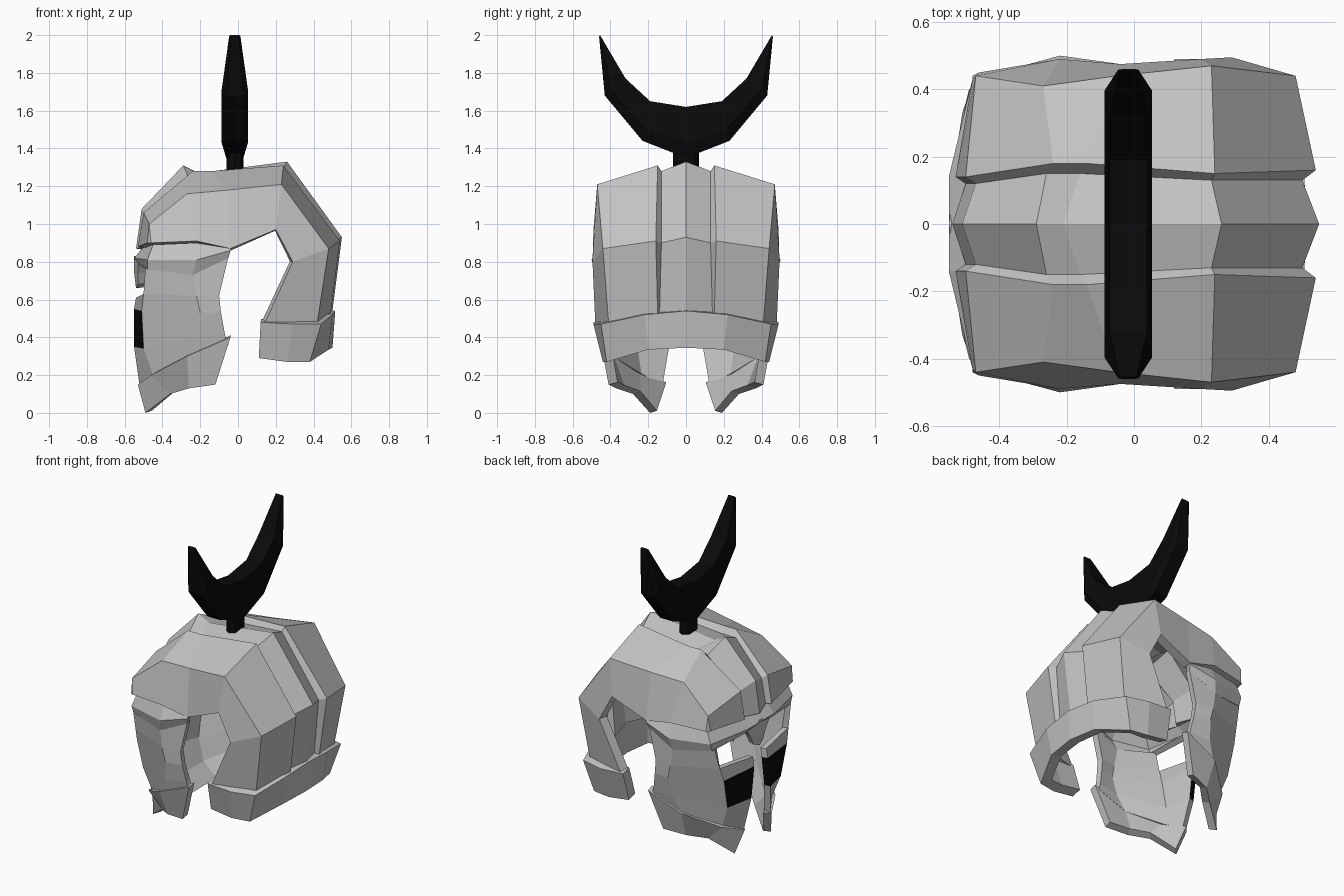
import bpy
import bmesh
from mathutils import Vector

default_cube = bpy.data.objects.get("Cube")
if default_cube:
    bpy.data.objects.remove(default_cube, do_unlink=True)


def make_material(name, value):
    material = bpy.data.materials.new(name)
    colour = (value, value, value, 1)
    material.use_nodes = True
    material.diffuse_color = colour
    shader = material.node_tree.nodes["Principled BSDF"]
    shader.inputs["Base Color"].default_value = colour
    return material


STEEL = make_material("steel grey", 0.55)
BLACK = make_material("black", 0.003)


def finish(name, bm, materials):
    """Turn a bmesh into a named, flat shaded object."""
    mesh = bpy.data.meshes.new(name)
    bm.to_mesh(mesh)
    bm.free()
    for material in materials:
        mesh.materials.append(material)
    part = bpy.data.objects.new(name, mesh)
    bpy.context.scene.collection.objects.link(part)
    return part


def plate(name, rows, thickness, skip=(), black=()):
    """Mirrored sheet of quads, thickened towards the inside of the helmet."""
    bm = bmesh.new()
    verts = [[bm.verts.new(point) for point in row] for row in rows]
    for r in range(len(rows) - 1):
        for c in range(len(rows[r]) - 1):
            if (r, c) in skip:
                continue
            upper, lower = verts[r], verts[r + 1]
            face = bm.faces.new((upper[c], upper[c + 1], lower[c + 1], lower[c]))
            face.material_index = int((r, c) in black)
    loose = [v for v in bm.verts if not v.link_faces]
    bmesh.ops.delete(bm, geom=loose, context="VERTS")

    # Make the sheet face away from the middle of the helmet
    bm.normal_update()
    middle = Vector((0, 0, 0.6))
    facing = sum(
        face.normal.dot(face.calc_center_median() - middle) * face.calc_area()
        for face in bm.faces
    )
    if facing < 0:
        bmesh.ops.reverse_faces(bm, faces=bm.faces[:])

    part = finish(name, bm, [STEEL, BLACK])
    mirror = part.modifiers.new("both sides", "MIRROR")
    mirror.use_axis = (False, True, False)
    solid = part.modifiers.new("thickness", "SOLIDIFY")
    solid.thickness = thickness
    solid.offset = -1
    solid.material_offset = -1
    return part


# Dome: each station runs from the centre ridge, over the groove, to the side
dome = [
    [(-.54, 0, .87), (-.5, .12, .88), (-.53, .14, .88), (-.48, .43, .9), (-.48, .44, .9)],
    [(-.51, 0, 1.08), (-.47, .12, 1.04), (-.5, .14, 1.06), (-.47, .44, 1), (-.46, .45, .9)],
    [(-.29, 0, 1.31), (-.26, .15, 1.24), (-.24, .18, 1.28), (-.27, .41, 1.16), (-.22, .49, .91)],
    [(-.21, 0, 1.27), (-.16, .15, 1.24), (-.14, .18, 1.28), (-.05, .44, 1.18), (-.04, .475, .87)],
    [(.26, 0, 1.33), (.23, .13, 1.28), (.24, .15, 1.31), (.23, .47, 1.21), (.2, .49, .97)],
    [(.55, 0, .93), (.5, .13, .9), (.54, .16, .91), (.48, .44, .87), (.29, .495, .8)],
    [(.5, 0, .54), (.46, .14, .52), (.49, .15, .52), (.42, .41, .48), (.14, .48, .47)],
]
plate("dome", dome, 0.06)

# Band around the bottom of the neck guard
neck_band = [
    [(.515, 0, .54), (.5, .22, .52), (.44, .45, .47), (.29, .49, .47), (.12, .49, .48)],
    [(.5, 0, .345), (.48, .2, .335), (.38, .42, .27), (.26, .44, .27), (.11, .44, .29)],
]
plate("neck_band", neck_band, 0.07)

# Brow ledge under the dome: recessed top, sharp ridge, sloping underside
brow = [
    [(-.5, 0, .88), (-.49, .14, .88), (-.45, .42, .89), (-.22, .46, .9), (-.04, .47, .87)],
    [(-.55, 0, .82), (-.55, .14, .82), (-.48, .43, .81), (-.22, .5, .81), (-.04, .475, .86)],
    [(-.52, 0, .79), (-.52, .14, .78), (-.48, .41, .76), (-.24, .475, .73), (-.05, .46, .82)],
]
plate("brow", brow, 0.04)

# Short nose guard between the eye openings
nose = [
    [(-.55, 0, .83), (-.53, .13, .81)],
    [(-.55, 0, .74), (-.53, .08, .74)],
    [(-.54, 0, .66), (-.53, .05, .68)],
]
plate("nose_guard", nose, 0.04)

# Cheek guards with open eyes and a black patch beside the mouth
cheek = [
    [(-.52, .12, .74), (-.49, .4, .77), (-.24, .475, .74), (-.05, .46, .83)],
    [(-.54, .07, .61), (-.5, .36, .63), (-.22, .48, .62), (-.1, .46, .62)],
    [(-.55, .07, .55), (-.51, .33, .54), (-.2, .475, .53), (-.09, .455, .53)],
    [(-.55, .1, .35), (-.5, .28, .34), (-.22, .45, .4), (-.07, .44, .42)],
    [(-.52, .14, .14), (-.45, .26, .2), (-.27, .42, .29), (-.06, .44, .38)],
]
plate("cheek_guards", cheek, 0.04, skip=[(0, 0)], black=[(2, 0)])

# Raised band along the bottom of the cheek guards
cheek_band = [
    [(-.53, .14, .15), (-.46, .28, .2), (-.27, .435, .3), (-.04, .455, .4)],
    [(-.49, .19, 0), (-.36, .28, .1), (-.26, .37, .13), (-.12, .41, .15)],
]
plate("cheek_bands", cheek_band, 0.05)


# Crescent crest: hexagonal sections swept from one tip to the other
CREST_X = -0.017
half = [
    (Vector((0, 1.62)), Vector((0, 1.35)), 0.07),
    (Vector((.19, 1.65)), Vector((.23, 1.44)), 0.07),
    (Vector((.32, 1.77)), Vector((.43, 1.68)), 0.07),
    (Vector((.455, 2)), Vector((.46, 1.99)), 0.03),
]
stations = [(-1, s) for s in reversed(half[1:])] + [(1, s) for s in half]
bm = bmesh.new()
rings = []
for side, (inner, outer, width) in stations:
    middle = inner.lerp(outer, 0.7)
    section = [
        (inner, 0.8), (middle, 1), (outer, 0.65),
        (outer, -0.65), (middle, -1), (inner, -0.8),
    ]
    rings.append([
        bm.verts.new((CREST_X + width * scale, side * point.x, point.y))
        for point, scale in section
    ])
for first, second in zip(rings, rings[1:]):
    for i in range(len(first)):
        j = (i + 1) % len(first)
        bm.faces.new((first[i], first[j], second[j], second[i]))
bm.faces.new(rings[0])
bm.faces.new(rings[-1])
bmesh.ops.recalc_face_normals(bm, faces=bm.faces[:])
finish("crest", bm, [BLACK])

# Post that carries the crest
bpy.ops.mesh.primitive_cylinder_add(
    vertices=8, radius=1, depth=0.14, location=(CREST_X, 0, 1.35)
)
post = bpy.context.object
post.name = "crest_post"
post.scale = (0.045, 0.07, 1)
post.data.materials.append(BLACK)
